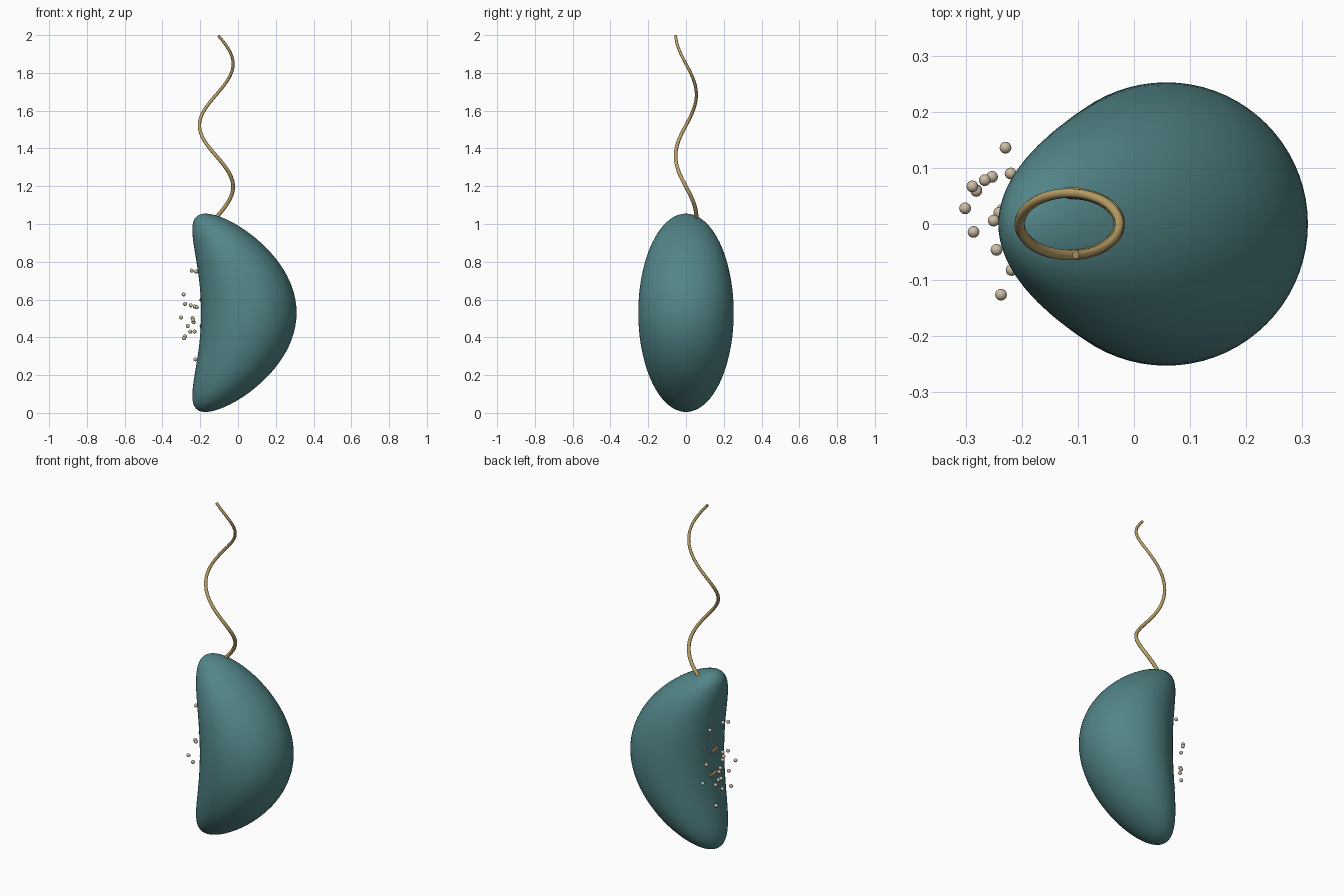
import bpy, bmesh, math
from mathutils import Vector

if "Cube" in bpy.data.objects:
    bpy.data.objects.remove(bpy.data.objects["Cube"])


def material(name, rgb):
    m = bpy.data.materials.new(name)
    m.diffuse_color = (*rgb, 1)
    m.use_nodes = True
    m.node_tree.nodes["Principled BSDF"].inputs["Base Color"].default_value = m.diffuse_color
    return m


TEAL = material("teal", (0.085, 0.235, 0.245))
TAN = material("tan", (0.50, 0.36, 0.14))
BEIGE = material("beige", (0.60, 0.51, 0.38))
ORANGE = material("orange", (0.60, 0.28, 0.09))

HALF_W, HALF_H, BEND = 0.2525, 0.525, 0.23
MID_X, MID_Z = 0.0575, 0.53


def ball(name, loc, size, mat, segments=16, rings=10, bend=0.0, tilt=0.0):
    """Smooth ellipsoid; bend pushes its two ends towards -x."""
    bm = bmesh.new()
    bmesh.ops.create_uvsphere(bm, u_segments=segments, v_segments=rings, radius=1)
    for v in bm.verts:
        x, y, z = v.co
        v.co = Vector((x * size[0] - bend * z * z, y * size[1], z * size[2]))
    for f in bm.faces:
        f.smooth = True
    mesh = bpy.data.meshes.new(name)
    bm.to_mesh(mesh)
    bm.free()
    mesh.materials.append(mat)
    ob = bpy.data.objects.new(name, mesh)
    ob.location = loc
    ob.rotation_euler.x = tilt
    bpy.context.collection.objects.link(ob)
    return ob


def hollow_x(y, z):
    """x of the hollow side of the body at a given y and z."""
    w = (z - MID_Z) / HALF_H
    return MID_X - HALF_W * math.sqrt(max(0, 1 - w * w - (y / HALF_W) ** 2)) - BEND * w * w


# Bean-shaped body
ball("body", (MID_X, 0, MID_Z), (HALF_W, HALF_W, HALF_H), TEAL, 72, 48, BEND)

# Corkscrew tail, tapering slightly upwards
curve = bpy.data.curves.new("tail", 'CURVE')
curve.dimensions = '3D'
curve.bevel_depth = 0.01
curve.bevel_resolution = 3
curve.use_fill_caps = True
N = 90
spline = curve.splines.new('POLY')
spline.points.add(N)
for i, p in enumerate(spline.points):
    z = 1.01 + 0.987 * i / N
    a = math.tau * (z - 1.035) / 0.65
    p.co = (-0.115 + 0.089 * math.sin(a), 0.055 * math.cos(a), z, 1)
    p.radius = 1.08 - 0.33 * i / N
spline.use_smooth = True
curve.materials.append(TAN)
bpy.context.collection.objects.link(bpy.data.objects.new("tail", curve))

# Loose grains floating by the hollow side
GRAINS = [
    (-0.245, -0.046, 0.753), (-0.222, -0.03, 0.748), (-0.220, 0.090, 0.748),
    (-0.288, 0.067, 0.627), (-0.281, 0.059, 0.577), (-0.250, 0.006, 0.569),
    (-0.229, 0.136, 0.563), (-0.218, -0.082, 0.560), (-0.301, 0.028, 0.505),
    (-0.240, 0.020, 0.502), (-0.237, -0.126, 0.491), (-0.235, 0.025, 0.480),
    (-0.266, 0.078, 0.460), (-0.253, 0.084, 0.430), (-0.230, 0.000, 0.430),
    (-0.180, 0.100, 0.425), (-0.281, 0.060, 0.405), (-0.286, -0.014, 0.395),
    (-0.225, 0.040, 0.283)]
for i, loc in enumerate(GRAINS):
    ball(f"grain_{i + 1}", loc, (0.0105,) * 3, BEIGE)

# Slivers lying in the hollow side: y, z, half length
for i, (y, z, half) in enumerate([(0.01, 0.598, 0.036), (0.02, 0.46, 0.042), (0.09, 0.628, 0.014)]):
    ball(f"sliver_{i + 1}", (hollow_x(y, z) - 0.001, y, z), (0.006, half, 0.006),
         ORANGE, tilt=math.radians(-10))
